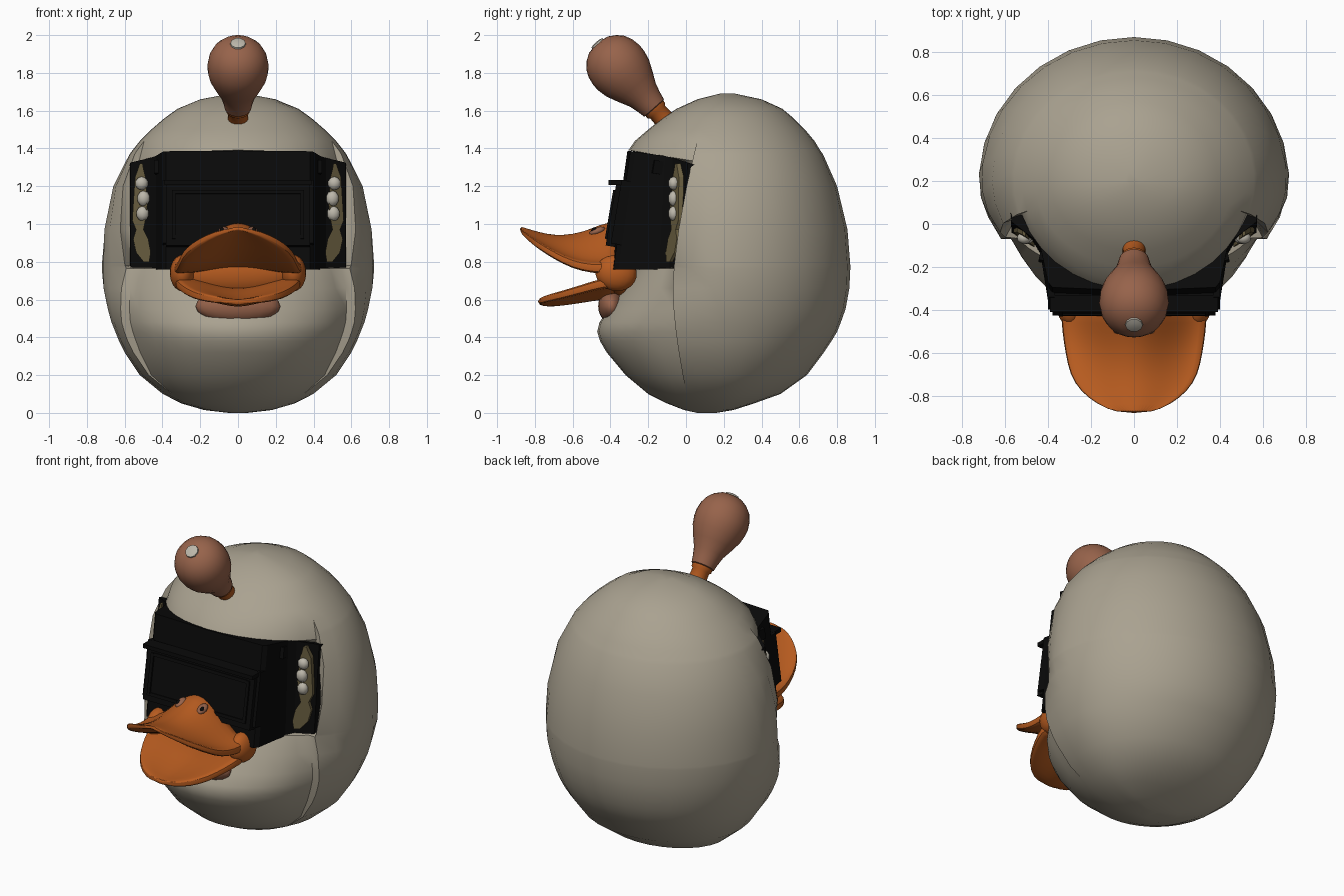
import bpy, bmesh, math
from mathutils import Vector, Matrix

if "Cube" in bpy.data.objects:
    bpy.data.objects.remove(bpy.data.objects["Cube"])


def material(name, rgb):
    m = bpy.data.materials.new(name)
    m.diffuse_color = (*rgb, 1)
    m.use_nodes = True
    m.node_tree.nodes["Principled BSDF"].inputs["Base Color"].default_value = m.diffuse_color
    return m


CREAM = material("cream", (0.40, 0.36, 0.28))
ORANGE = material("orange", (0.47, 0.105, 0.014))
PEACH = material("peach", (0.31, 0.125, 0.07))
BLACK = material("black", (0.003, 0.003, 0.003))
OLIVE = material("olive", (0.14, 0.11, 0.05))
WHITE = material("off_white", (0.50, 0.47, 0.40))


def finish(name, bm, mat, angle=None):
    bmesh.ops.remove_doubles(bm, verts=bm.verts, dist=1e-4)
    bmesh.ops.recalc_face_normals(bm, faces=bm.faces)
    me = bpy.data.meshes.new(name)
    bm.to_mesh(me)
    bm.free()
    ob = bpy.data.objects.new(name, me)
    bpy.context.collection.objects.link(ob)
    me.materials.append(mat)
    if angle:
        bpy.ops.object.select_all(action='DESELECT')
        bpy.context.view_layer.objects.active = ob
        ob.select_set(True)
        bpy.ops.object.shade_smooth_by_angle(angle=math.radians(angle))
    return ob


def loft(name, rings, mat, angle=None, closed=True, caps=True):
    bm = bmesh.new()
    vs = [[bm.verts.new(p) for p in r] for r in rings]
    n = len(rings[0])
    for a, b in zip(vs, vs[1:]):
        for i in range(n if closed else n - 1):
            j = (i + 1) % n
            bm.faces.new((a[i], a[j], b[j], b[i]))
    if caps:
        bm.faces.new(vs[0])
        bm.faces.new(vs[-1])
    return finish(name, bm, mat, angle)


def blob(name, loc, scale, mat, rot=0, seg=20):
    bm = bmesh.new()
    bmesh.ops.create_uvsphere(bm, u_segments=seg, v_segments=seg // 2, radius=1)
    m = Matrix.Translation(loc) @ Matrix.Rotation(rot, 4, 'X') @ Matrix.Diagonal((*scale, 1))
    bm.transform(m)
    return finish(name, bm, mat, 60)


def box(name, loc, size, mat, rot=(0, 0)):
    bm = bmesh.new()
    bmesh.ops.create_cube(bm, size=1)
    m = Matrix.Translation(loc) @ Matrix.Rotation(rot[1], 4, 'Z') @ Matrix.Rotation(rot[0], 4, 'X')
    bm.transform(m @ Matrix.Diagonal((*size, 1)))
    return finish(name, bm, mat)


# egg-shaped head: z, half width, front y, back y
LEVELS = [(0, .05, .06, .16), (.015, .18, -.01, .25), (.05, .30, -.10, .36), (.10, .40, -.20, .50),
          (.20, .52, -.32, .64), (.32, .60, -.42, .73), (.38, .63, -.455, .77),
          (.43, .65, -.47, .80), (.48, .67, -.458, .82), (.55, .69, -.41, .845),
          (.66, .715, -.335, .865), (.765, .722, -.26, .87), (.78, .722, -.27, .87),
          (.97, .71, -.30, .855), (1.2, .66, -.31, .80), (1.37, .575, -.31, .725),
          (1.39, .56, -.305, .71), (1.44, .52, -.27, .68), (1.5, .46, -.20, .63),
          (1.56, .39, -.125, .57), (1.61, .32, -.05, .51), (1.66, .20, .06, .40),
          (1.69, .04, .18, .26)]


def head_ring(z, w, yf, yb):
    yc = min(.2, (yf + yb) / 2 + .05)
    seam_y = -.07 + .19 * abs(z - .65) ** 1.6
    t0 = math.asin(min(.75, (yc - seam_y) / (yc - yf)))
    # the face sits slightly inside the rear shell at the seam
    fade = max(0, min(1, (z - .1) / .25, (1.41 - z) / .08))
    k = 1 - .075 * fade
    recessed = .77 < z < 1.38
    half = []
    for i in range(11):
        t = math.pi / 2 - (math.pi / 2 + t0) * i / 10
        d = (yb - yc) if t > 0 else (yc - yf)
        half.append((w * math.cos(t), yc + d * math.sin(t), z))
    for i in range(8):
        t = t0 + (math.pi / 2 - t0) * i / 7
        y = yc - (yc - yf) * math.sin(t)
        y = max(y, .02) if recessed else y
        # brow edge slopes down towards the sides
        drop = .05 * (y + .3) / .3 if 1.3 < z < 1.4 else 0
        half.append((w * math.cos(t) * k, y, z - drop))
    half[0] = (0, yb, z)
    half[-1] = (0, *half[-1][1:])
    return half + [(-x, y, zz) for x, y, zz in half[-2:0:-1]]


loft("head_shell", [head_ring(*l) for l in LEVELS], CREAM, 50)

# wraparound visor: x, top y, bottom y, top z, bottom z
COLS = [(0, -.31, -.40, 1.388, .76), (.38, -.295, -.385, 1.385, .76),
        (.40, -.27, -.36, 1.382, .76), (.435, -.11, -.14, 1.36, .76),
        (.465, -.07, -.09, 1.35, .765), (.57, .01, -.04, 1.325, .77), (.575, .06, .06, 1.31, .77)]
COLS = [(-c[0], *c[1:]) for c in COLS[:0:-1]] + COLS
loft("visor", [[(x, yb, zb) for x, yt, yb, zt, zb in COLS],
               [(x, yt, zt) for x, yt, yb, zt, zb in COLS]], BLACK)
TILT = -.17
box("visor_panel", (0, -.372, 1.05), (.76, .05, .34), BLACK, (TILT, 0))
box("visor_top_lip", (0, -.37, 1.22), (.78, .08, .025), BLACK)
for z, y in ((1.17, -.378), (.93, -.418)):
    box("visor_frame_bar", (0, y, z), (.66, .015, .02), BLACK, (TILT, 0))
for s in (-1, 1):
    box("visor_frame_side", (s * .34, -.40, 1.05), (.02, .015, .26), BLACK, (TILT, 0))
    box("visor_side_block", (s * .385, -.335, 1.06), (.03, .07, .34), BLACK, (TILT, 0))
    box("visor_hinge", (s * .425, -.15, 1.3), (.03, .05, .07), BLACK, (TILT, s * .2))
    # ragged lining strip beside the visor: z, inner x, outer x
    rows = [(.80, .47, .50), (.85, .462, .54), (.92, .475, .555), (.97, .50, .54),
            (1.02, .49, .56), (1.10, .48, .555), (1.18, .485, .55), (1.25, .49, .545),
            (1.29, .50, .53), (1.32, .505, .52)]
    strip = []
    for z, xi, xo in rows:
        lean = -.095 + (z - .77) * .05
        yi, yo = (lean + (x - .465) * .6 for x in (xi, xo))
        strip.append([(s * xi, yi - .015, z), (s * xo, yo - .015, z),
                      (s * xo, yo + .01, z), (s * xi, yi + .01, z)])
    loft("side_lining", strip, OLIVE)
    for x, z, r in ((.505, 1.055, .04), (.50, 1.135, .042), (.51, 1.215, .036)):
        blob("side_white_piece", (s * x, -.065, z), (.036, .03, r), WHITE, seg=10)


def arch(w, y, zc, ze, n=10):
    return [(w * u / n, y, ze + (zc - ze) * (1 + math.cos(math.pi * u / n)) / 2)
            for u in range(-n, n + 1)]


def bill(name, rows):
    # rows: y, half width, top centre z, underside centre z, edge z, edge half thickness
    rings = []
    for y, w, zt, zb, ze, h in rows:
        rings.append(arch(w, y, zt, ze + h) + arch(w, y, zb, ze - h)[::-1])
    ob = loft(name, rings, ORANGE, 60)
    sub = ob.modifiers.new("rounding", 'SUBSURF')
    sub.levels = sub.render_levels = 1
    return ob


bill("upper_bill", [(-.33, .34, 1.0, .76, .765, .03), (-.42, .34, 1.015, .77, .765, .03),
                    (-.5, .335, .975, .785, .765, .026), (-.6, .32, .945, .82, .785, .024),
                    (-.7, .30, .94, .865, .835, .022), (-.78, .25, .958, .91, .885, .02),
                    (-.84, .17, .975, .945, .93, .016), (-.88, .08, .99, .97, .967, .01)])
bill("lower_bill", [(-.34, .345, .665, .60, .70, .03), (-.45, .335, .66, .60, .685, .028),
                    (-.55, .30, .63, .582, .655, .025), (-.65, .25, .61, .568, .627, .022),
                    (-.73, .18, .60, .56, .607, .02), (-.785, .08, .605, .572, .592, .014)])
blob("mouth_back", (0, -.35, .74), (.33, .09, .125), ORANGE)
for s in (-1, 1):
    blob("mouth_corner", (s * .295, -.37, .74), (.066, .11, .095), ORANGE, -.2)
    blob("nostril", (s * .075, -.47, .962), (.03, .045, .02), PEACH, .35, 12)
    blob("nostril_hole", (s * .085, -.485, .968), (.012, .018, .014), BLACK, .35, 10)
blob("chin_skin", (0, -.395, .565), (.225, .07, .09), PEACH)

# antenna: lathed around a forward-leaning axis
AXIS = Vector((0, -.66, .75)).normalized()
BASE = Vector((0, -.13, 1.57))
SIDE = Vector((1, 0, 0))
UP = AXIS.cross(SIDE)


def lathe(name, profile, mat, n=24):
    rings = [[BASE + AXIS * t + (SIDE * math.cos(a) + UP * math.sin(a)) * r
              for a in (2 * math.pi * i / n for i in range(n))] for t, r in profile]
    return loft(name, rings, mat, 50)


lathe("antenna_stem", [(-.06, .055), (.03, .052), (.04, .062), (.08, .062)], ORANGE)
lathe("antenna_bulb", [(.05, .05), (.06, .07), (.10, .078), (.15, .092), (.21, .122), (.27, .149),
                       (.32, .16), (.36, .162), (.41, .153), (.45, .134), (.48, .106),
                       (.505, .066), (.515, .01)], PEACH)
lathe("antenna_cap", [(.49, .045), (.518, .04), (.523, .02)], WHITE, 10)
